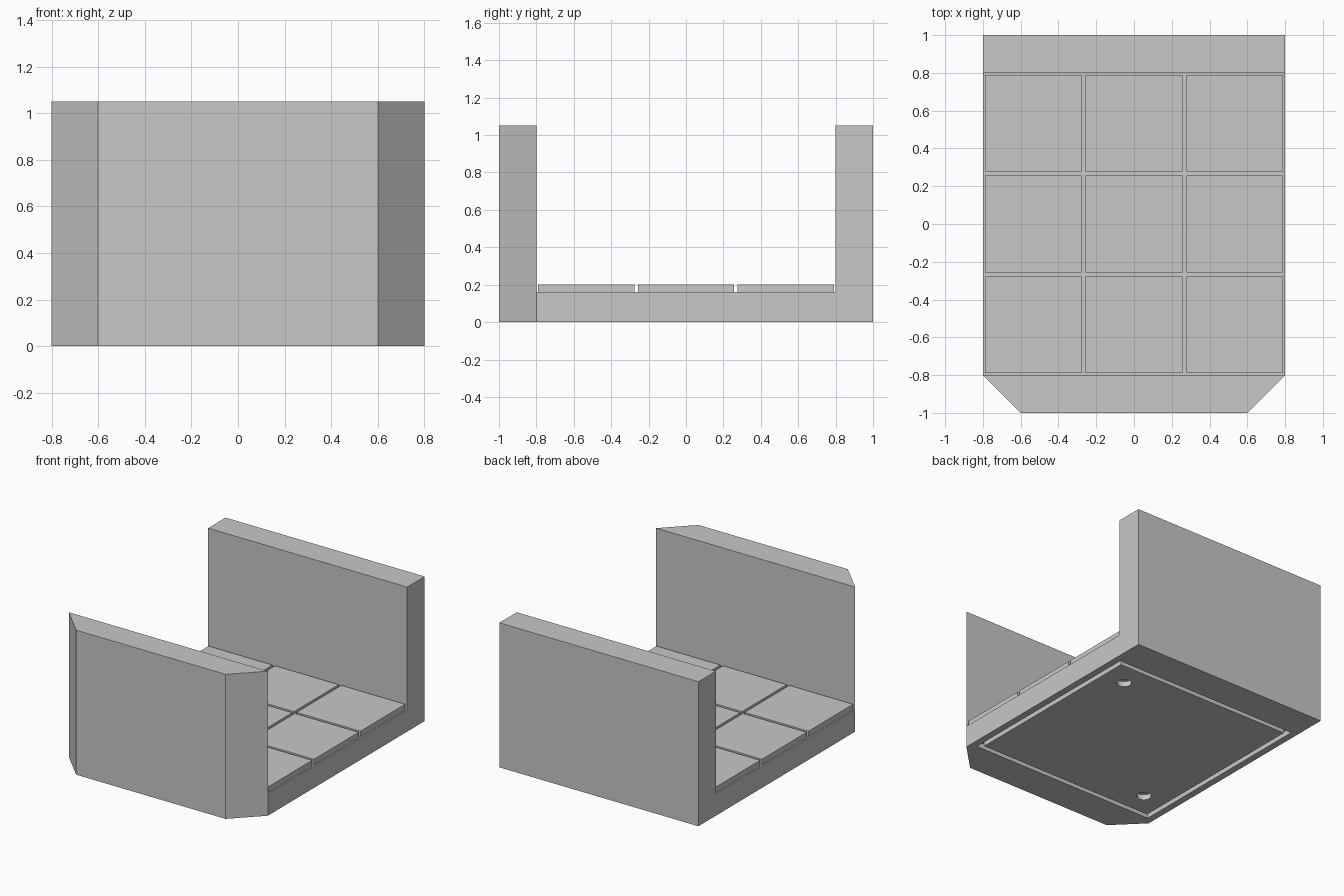
import bpy, bmesh
from mathutils import Matrix, Vector

cube = bpy.data.objects.get("Cube")
if cube:
    bpy.data.objects.remove(cube, do_unlink=True)

# Single stone colour
stone = bpy.data.materials.new("stone grey")
stone.use_nodes = True
colour = (0.58, 0.58, 0.58, 1)
stone.diffuse_color = colour
stone.node_tree.nodes["Principled BSDF"].inputs["Base Color"].default_value = colour


def finish(name, bm):
    mesh = bpy.data.meshes.new(name)
    bmesh.ops.recalc_face_normals(bm, faces=bm.faces)
    bm.to_mesh(mesh)
    bm.free()
    mesh.materials.append(stone)
    obj = bpy.data.objects.new(name, mesh)
    bpy.context.collection.objects.link(obj)
    return obj


def box(name, low, high):
    low, high = Vector(low), Vector(high)
    bm = bmesh.new()
    place = Matrix.Translation((low + high) / 2) @ Matrix.Diagonal((*(high - low), 1))
    bmesh.ops.create_cube(bm, size=1, matrix=place)
    return finish(name, bm)


def prism(name, outline, height):
    bm = bmesh.new()
    face = bm.faces.new([bm.verts.new((x, y, 0)) for x, y in outline])
    up = bmesh.ops.extrude_face_region(bm, geom=[face])["geom"]
    verts = [v for v in up if isinstance(v, bmesh.types.BMVert)]
    bmesh.ops.translate(bm, vec=(0, 0, height), verts=verts)
    return finish(name, bm)


def cylinder(name, x, y, radius, depth):
    bm = bmesh.new()
    bmesh.ops.create_cone(bm, cap_ends=True, segments=32, radius1=radius,
                          radius2=radius, depth=depth * 2,
                          matrix=Matrix.Translation((x, y, 0)))
    return finish(name, bm)


def cut(target, cutter):
    cutter.hide_render = True
    mod = target.modifiers.new("cut", "BOOLEAN")
    mod.operation, mod.solver, mod.object = "DIFFERENCE", "EXACT", cutter
    bpy.context.view_layer.objects.active = target
    bpy.ops.object.modifier_apply(modifier=mod.name)
    bpy.data.objects.remove(cutter, do_unlink=True)


WIDE, INNER, HEIGHT, FLOOR, TOP = 0.8, 0.8, 1.05, 0.16, 0.2

# Base with a full-width back wall and a front wall with chamfered corners
body = prism("base_and_walls", [(-WIDE, 1), (-WIDE, -INNER), (-0.6, -1),
                                (0.6, -1), (WIDE, -INNER), (WIDE, 1)], HEIGHT)
cut(body, box("room_cutter", (-1, -INNER, FLOOR), (1, INNER, 2)))

# Square groove under the base
OUT, IN, DEEP = 0.75, 0.715, 0.04
for s in (-1, 1):
    a, b = sorted((s * IN, s * OUT))
    cut(body, box("groove_cutter", (a, -OUT, -DEEP), (b, OUT, DEEP)))
    cut(body, box("groove_cutter", (-OUT, a, -DEEP), (OUT, b, DEEP)))

# Two round sockets on the diagonal of the underside
for s in (-1, 1):
    cut(body, cylinder("socket_cutter", s * 0.54, s * 0.54, 0.05, DEEP))

# Three by three floor tiles with narrow joints
pitch = 2 * WIDE / 3
half = pitch / 2 - 0.01
for row in (-1, 0, 1):
    for col in (-1, 0, 1):
        x, y = col * pitch, row * pitch
        box(f"floor_tile_{row + 2}_{col + 2}", (x - half, y - half, FLOOR - 0.01),
            (x + half, y + half, TOP))
